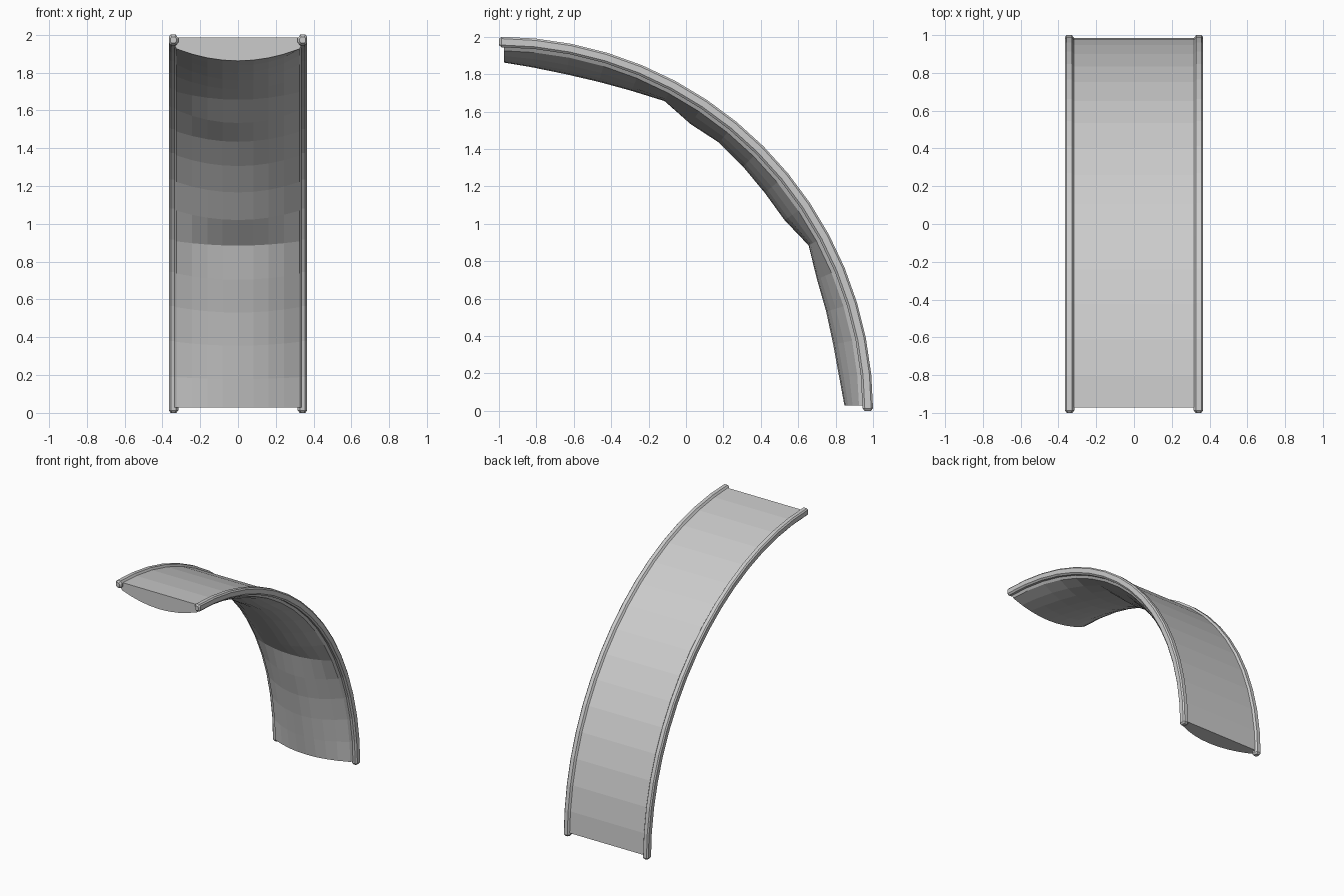
import bpy, bmesh
from math import sin, cos, pi, radians

cube = bpy.data.objects.get("Cube")
if cube:
    bpy.data.objects.remove(cube, do_unlink=True)

grey = bpy.data.materials.new("plain_grey")
grey.use_nodes = True
colour = (0.6, 0.6, 0.6, 1)
grey.diffuse_color = colour
grey.node_tree.nodes["Principled BSDF"].inputs["Base Color"].default_value = colour

SEGMENTS = 16


def sweep_point(x, radius, angle, margin=0.0):
    """Point on the quarter arc, trimmed square at both ends."""
    return (x, max(-1 + radius * sin(angle), -1 + margin),
            max(radius * cos(angle), margin))


def loft(name, rings):
    """Skin closed rings of equal length and cap the ends."""
    bm = bmesh.new()
    rows = [[bm.verts.new(p) for p in ring] for ring in rings]
    n = len(rows[0])
    for a, b in zip(rows, rows[1:]):
        for i in range(n):
            j = (i + 1) % n
            bm.faces.new((a[i], a[j], b[j], b[i]))
    bm.faces.new(rows[0])
    bm.faces.new(rows[-1])
    bmesh.ops.recalc_face_normals(bm, faces=bm.faces)
    mesh = bpy.data.meshes.new(name)
    bm.to_mesh(mesh)
    bm.free()
    mesh.materials.append(grey)
    obj = bpy.data.objects.new(name, mesh)
    bpy.context.collection.objects.link(obj)
    return obj


# Curved panel: smooth outside, three bulging sections underneath
belly_radius = [1.862, 1.845, 1.835, 1.838, 1.852, 1.878, 1.844, 1.855, 1.846,
                1.838, 1.836, 1.877, 1.84, 1.828, 1.822, 1.828, 1.847]
edge_radius = 1.925
half_width = 0.325
rings = []
for i, low in enumerate(belly_radius):
    angle = pi / 2 * i / SEGMENTS
    section = [(-half_width, 1.985), (half_width, 1.985), (half_width + 0.015, 1.95)]
    for k in range(9):
        t = 1 - k / 4
        section.append((half_width * t, edge_radius - (edge_radius - low) * (1 - t * t)))
    section.append((-half_width - 0.015, 1.95))
    rings.append([sweep_point(x, r, angle, 0.028) for x, r in section])
loft("curved_panel", rings)

# Side rails: chamfered bars with blunt tapered ends
rail_x, rail_radius = 0.341, 1.972
outline = [(-0.012, 0.028), (0.016, 0.028), (0.025, 0.018), (0.025, -0.016),
           (0.014, -0.028), (-0.012, -0.028), (-0.025, -0.012), (-0.025, 0.01)]
stations = [(0, 0.6)] + [
    (min(max(90 * i / SEGMENTS, 0.4), 89.6), 1) for i in range(SEGMENTS + 1)
] + [(90, 0.6)]
for side, name in ((1, "left_rail"), (-1, "right_rail")):
    loft(name, [[sweep_point(side * (rail_x + dx * s), rail_radius + dr * s, radians(a))
                 for dx, dr in outline] for a, s in stations])
